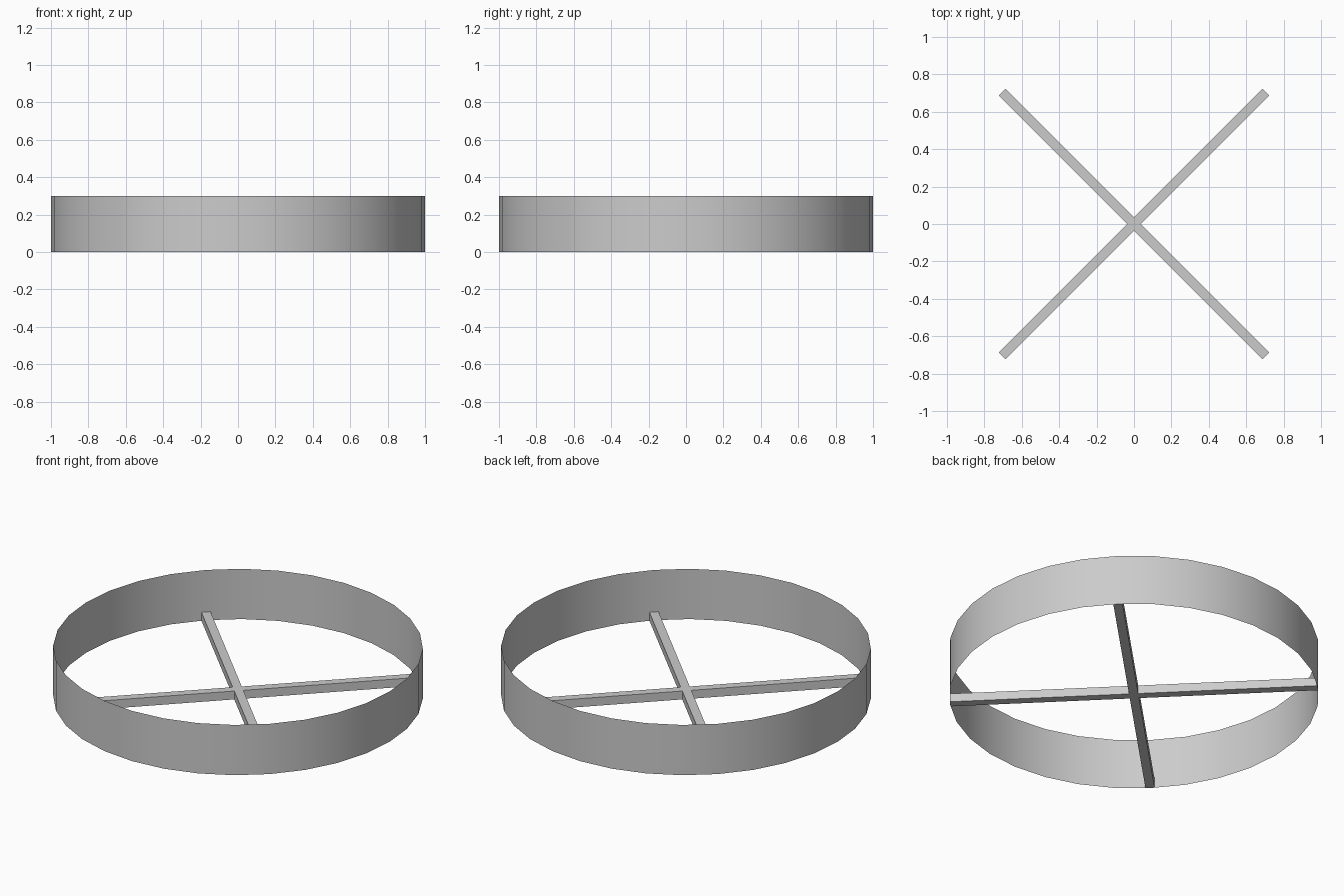
import bpy, bmesh, math
from mathutils import Matrix

cube = bpy.data.objects.get("Cube")
if cube:
    bpy.data.objects.remove(cube, do_unlink=True)

RADIUS, HEIGHT, BAR = 1.0, 0.3, 0.05

grey = bpy.data.materials.new("plain_grey")
grey.use_nodes = True
colour = (0.6, 0.6, 0.6, 1)
grey.diffuse_color = colour
grey.node_tree.nodes["Principled BSDF"].inputs["Base Color"].default_value = colour


def finish(name, bm):
    mesh = bpy.data.meshes.new(name)
    bm.to_mesh(mesh)
    bm.free()
    mesh.materials.append(grey)
    obj = bpy.data.objects.new(name, mesh)
    bpy.context.collection.objects.link(obj)
    return obj


# Thin open hoop, a single sheet without caps
bm = bmesh.new()
bmesh.ops.create_cone(bm, cap_ends=False, segments=32, radius1=RADIUS,
                      radius2=RADIUS, depth=HEIGHT,
                      matrix=Matrix.Translation((0, 0, HEIGHT / 2)))
for face in bm.faces:
    face.smooth = True
finish("hoop_wall", bm)

# Two square bars crossing at the base
for name, angle in (("cross_bar_a", 45), ("cross_bar_b", -45)):
    bm = bmesh.new()
    place = (Matrix.Translation((0, 0, BAR / 2))
             @ Matrix.Rotation(math.radians(angle), 4, "Z")
             @ Matrix.Diagonal((2 * RADIUS - 0.004, BAR, BAR, 1)))
    bmesh.ops.create_cube(bm, size=1, matrix=place)
    finish(name, bm)
